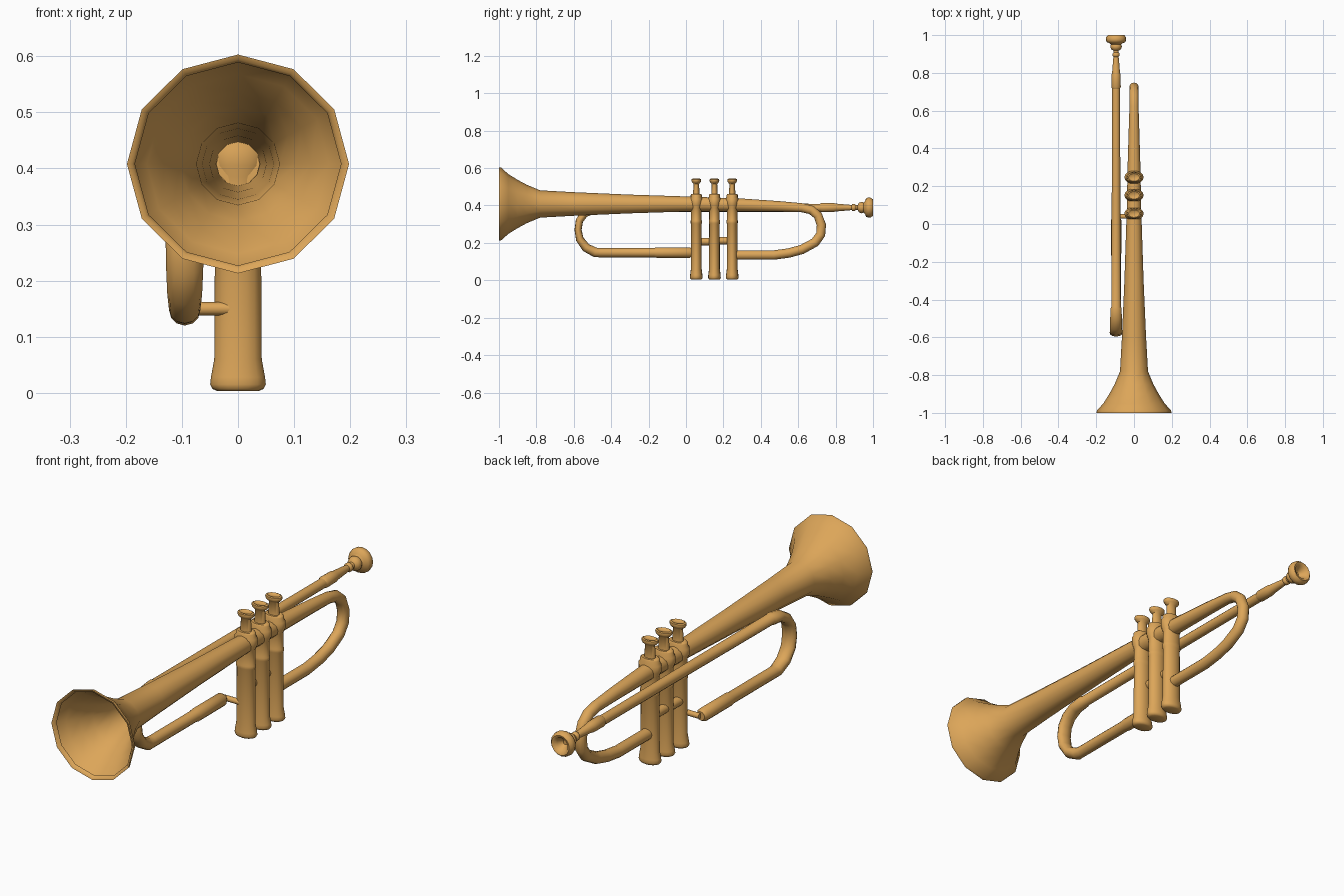
import bpy, math
from mathutils import Vector

brass = bpy.data.materials.new("brass")
brass.diffuse_color = (0.72, 0.38, 0.10, 1)


def sweep(name, rings, sides=12, axis=None, caps=(True, True)):
    """Skin elliptical rings (x, y, z, side radius, in-plane radius) along a path in the YZ plane."""
    pts = [Vector(r[:3]) for r in rings]
    verts, faces = [], []
    side = Vector((1, 0, 0))
    for i, r in enumerate(rings):
        if axis:
            t = Vector(axis)
        else:
            t = Vector((0, 0, 0))
            if i > 0:
                t += (pts[i] - pts[i - 1]).normalized()
            if i < len(pts) - 1:
                t += (pts[i + 1] - pts[i]).normalized()
            t.x = 0
            t.normalize()
        up = t.cross(side)
        for k in range(sides):
            a = 2 * math.pi * k / sides
            verts.append(pts[i] + side * (r[3] * math.cos(a)) + up * (r[4] * math.sin(a)))
    for i in range(len(rings) - 1):
        for k in range(sides):
            a, b = i * sides + k, i * sides + (k + 1) % sides
            faces.append((a, b, b + sides, a + sides))
    if caps[0]:
        faces.append(tuple(reversed(range(sides))))
    if caps[1]:
        n = (len(rings) - 1) * sides
        faces.append(tuple(range(n, n + sides)))
    me = bpy.data.meshes.new(name)
    me.from_pydata(verts, [], faces)
    me.materials.append(brass)
    me.shade_smooth()
    me.set_sharp_from_angle(angle=math.radians(50))
    ob = bpy.data.objects.new(name, me)
    bpy.context.collection.objects.link(ob)
    return ob


# Bell with a turned-in rim, open down to the first valve
bell = [(-0.985, .181), (-0.997, .186), (-1.0, .195), (-0.988, .194), (-0.95, .160),
        (-0.90, .129), (-0.85, .102), (-0.78, .073), (-0.60, .063), (-0.3, .050), (0.04, .039)]
sweep("bell", [(0, y, 0.408, r * 1.015, r) for y, r in bell], axis=(0, 1, 0), caps=(False, False))

# Main tube through the valves, round the rear bend and back to the third valve
main = [(0.03, .408, .039), (0.3, .403, .034), (0.50, .395, .028), (0.62, .388, .024),
        (0.67, .376, .024), (0.705, .347, .024), (0.724, .295, .025), (0.72, .245, .025),
        (0.69, .203, .025), (0.62, .165, .025), (0.55, .146, .025), (0.47, .135, .025),
        (0.26, .135, .025)]
sweep("rear_bend_tube", [(0, y, z, r, r) for y, z, r in main])

# Lead pipe with the flattened front bend and lower slide
PX = -0.095
lead = [(0.74, .388, .021, .021), (0.1, .388, .023, .023), (-0.44, .387, .025, .024),
        (-0.445, .387, .029, .026), (-0.50, .380, .031, .024), (-0.545, .355, .032, .022),
        (-0.57, .318, .033, .020), (-0.577, .27, .034, .019), (-0.568, .22, .033, .021),
        (-0.535, .175, .031, .024), (-0.485, .149, .028, .026), (-0.46, .148, .025, .025),
        (-0.17, .148, .025, .025), (-0.155, .148, .028, .028), (0.02, .148, .028, .028),
        (0.035, .148, .019, .019)]
sweep("lead_pipe", [(PX, y, z, rx, r) for y, z, rx, r in lead])

# Mouthpiece with receiver sleeve and hollow cup
mouth = [(0.715, .020), (0.725, .025), (0.79, .024), (0.80, .021), (0.875, .015), (0.885, .013),
         (0.890, .019), (0.902, .019), (0.908, .013), (0.918, .014), (0.925, .026),
         (0.94, .031), (0.95, .027), (0.957, .035), (0.963, .049), (0.975, .054),
         (0.99, .052), (1.0, .043), (0.998, .034), (0.985, .026), (0.965, .010)]
sweep("mouthpiece", [(PX, y, 0.389, r, r) for y, r in mouth], sides=16, axis=(0, 1, 0))

# Valve casings and finger buttons, oval in plan
casing = [(.003, .025), (.007, .031), (.015, .034), (.028, .033), (.06, .029), (.30, .028),
          (.306, .030), (.318, .030), (.325, .028), (.385, .028), (.405, .034), (.435, .035),
          (.445, .030), (.456, .030), (.462, .026)]
button = [(.455, .018), (.462, .017), (.515, .015), (.524, .023), (.532, .026), (.540, .025),
          (.543, .020), (.538, .014)]
valve_y = (0.055, 0.152, 0.247)
for i, y in enumerate(valve_y, 1):
    for part, prof in (("casing", casing), ("button", button)):
        sweep(f"valve_{part}_{i}", [(0, y, z, r * 1.46, r) for z, r in prof],
              sides=16, axis=(0, 0, 1))

# Short tubes linking neighbouring valves
for i, z in enumerate((0.207, 0.212)):
    sweep(f"valve_link_{i + 1}", [(-0.015, valve_y[i], z, .02, .02),
                                 (-0.015, valve_y[i + 1], z, .02, .02)])

# Small cross tube from the lower slide to the first valve
link = sweep("slide_link", [(0, 0, -0.04, .012, .012), (0, 0, 0.04, .012, .012)], axis=(0, 0, 1))
link.rotation_euler = (0, math.pi / 2, 0)
link.location = (-0.055, 0.03, 0.15)
link.location.y = 0.04
